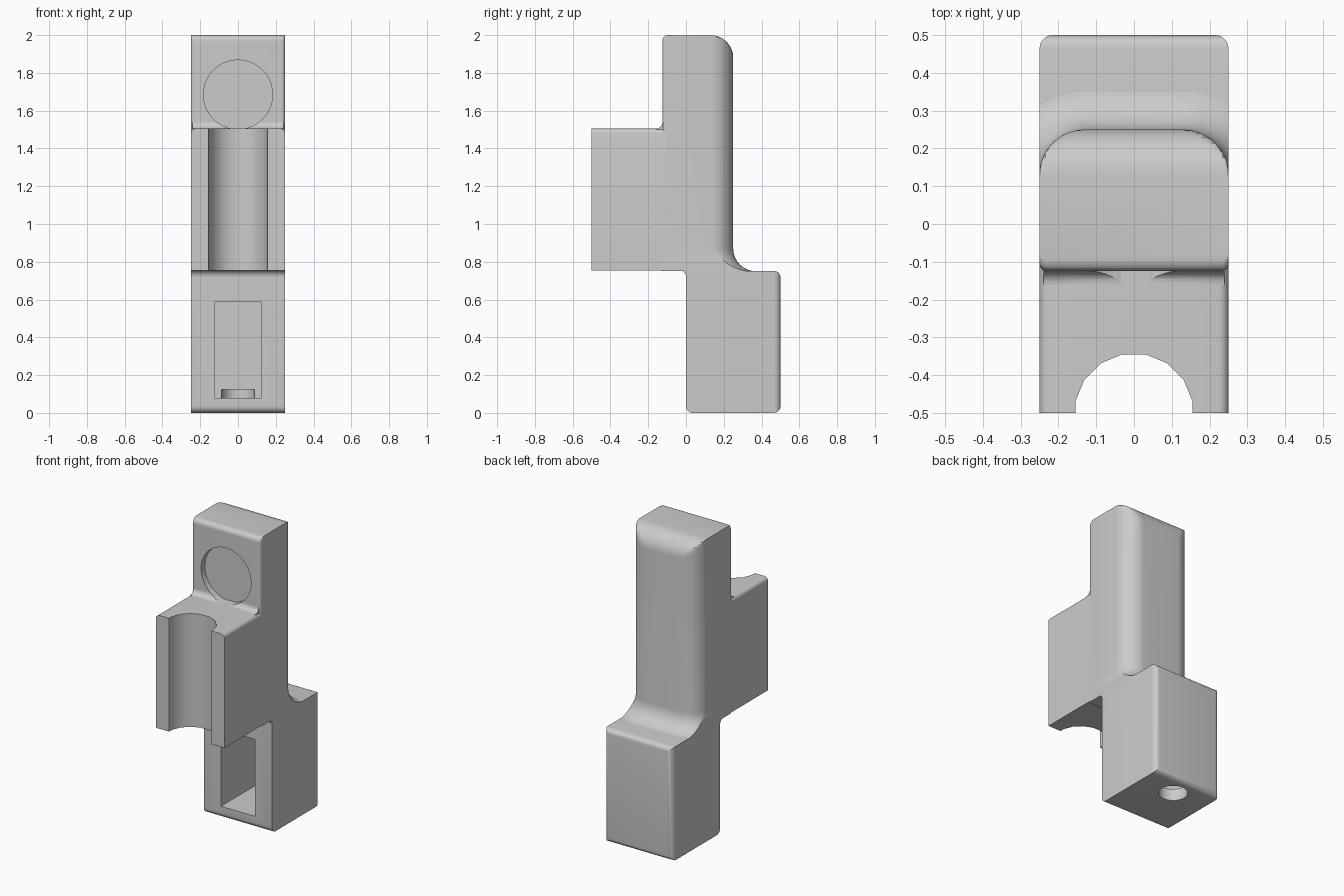
import bpy, bmesh
from math import sin, cos, pi, acos, sqrt, radians

cube = bpy.data.objects.get("Cube")
if cube:
    bpy.data.objects.remove(cube)

grey = bpy.data.materials.new("plain grey")
grey.use_nodes = True
colour = (0.6, 0.6, 0.6, 1)
grey.diffuse_color = colour
grey.node_tree.nodes["Principled BSDF"].inputs["Base Color"].default_value = colour

HALF = 0.25      # half width of the whole body
QUARTER = [i / 8 * pi / 2 for i in range(9)]


def make(name, bm):
    bmesh.ops.recalc_face_normals(bm, faces=bm.faces)
    mesh = bpy.data.meshes.new(name)
    bm.to_mesh(mesh)
    bm.free()
    mesh.materials.append(grey)
    obj = bpy.data.objects.new(name, mesh)
    bpy.context.collection.objects.link(obj)
    return obj


def box(name, x, y0, y1, z0, z1, bevel=None, width=0.03):
    bm = bmesh.new()
    bmesh.ops.create_cube(bm, size=1)
    for v in bm.verts:
        v.co = (v.co.x * 2 * x, y1 if v.co.y > 0 else y0, z1 if v.co.z > 0 else z0)
    if bevel:
        edges = [e for e in bm.edges if bevel(*e.verts)]
        bmesh.ops.bevel(bm, geom=edges, offset=width, segments=5, profile=0.5, affect='EDGES')
    return make(name, bm)


def prism(name, points, x):
    # extrude a (y, z) outline across the width
    bm = bmesh.new()
    face = bm.faces.new([bm.verts.new((-x, y, z)) for y, z in points])
    new = bmesh.ops.extrude_face_region(bm, geom=[face])["geom"]
    bmesh.ops.translate(bm, vec=(2 * x, 0, 0), verts=[v for v in new if isinstance(v, bmesh.types.BMVert)])
    return make(name, bm)


def cylinder(name, radius, depth, location, sides, rotation=(0, 0, 0)):
    bpy.ops.mesh.primitive_cylinder_add(vertices=sides, radius=radius, depth=depth,
                                        location=location, rotation=rotation)
    obj = bpy.context.object
    obj.name = name
    obj.data.materials.append(grey)
    return obj


def cut(obj, *cutters):
    for cutter in cutters:
        cutter.hide_render = True
        mod = obj.modifiers.new("cut", 'BOOLEAN')
        mod.operation, mod.solver, mod.object = 'DIFFERENCE', 'EXACT', cutter
        bpy.context.view_layer.objects.active = obj
        bpy.ops.object.modifier_apply(modifier=mod.name)


def spine_section(z):
    # horizontal outline of the upright: small front corners, wide back corners
    radius, centre, flare = 0.12, 0.13, 0.12
    front, limit, grow = -0.125, 1.0, 0.0
    if z < 0.75 + flare:
        d = (0.75 + flare - z) / flare
        grow = flare * (1 - sqrt(max(0, 1 - d * d)))
    if z > 1.88:
        limit = centre + radius * sqrt(max(0, 1 - ((z - 1.88) / 0.12) ** 2))
    if z > 1.97:
        front += 0.03 - sqrt(max(0, 0.03 ** 2 - (z - 1.97) ** 2))
    side = [(HALF - 0.02 + 0.02 * sin(t), front + 0.02 - 0.02 * cos(t)) for t in QUARTER]
    big = radius + grow
    start = acos(min(1, radius / big))
    for i in range(13):
        a = start + (pi / 2 - start) * i / 12
        side.append((centre + big * cos(a), min(limit, centre + big * sin(a))))
    return side + [(-x, y) for x, y in reversed(side)]


# upright, lofted through its horizontal sections
heights = {round(0.75 + 0.12 * (1 - cos(t)), 5) for t in QUARTER}
heights |= {round(1.88 + 0.12 * sin(t), 5) for t in QUARTER}
heights |= {round(1.97 + 0.03 * sin(t), 5) for t in QUARTER[::2]}
bm = bmesh.new()
rings = [[bm.verts.new((x, y, z)) for x, y in spine_section(z)] for z in sorted(heights)]
for low, high in zip(rings, rings[1:]):
    for i in range(len(low)):
        j = (i + 1) % len(low)
        bm.faces.new((low[i], low[j], high[j], high[i]))
bm.faces.new(rings[0])
bm.faces.new(rings[-1])
bmesh.ops.remove_doubles(bm, verts=bm.verts, dist=0.0002)
upright = make("upright", bm)

# front mount with softened upper side edges
mount = box("front_mount", HALF, -0.5, 0.05, 0.755, 1.505,
            lambda a, b: a.co.z > 1 and b.co.z > 1 and a.co.x * b.co.x > 0, 0.025)

# coves at the top and underside of the mount
r = 0.035
shoulder_cove = prism("shoulder_cove", [(-0.06, 1.45), (-0.125 - r, 1.45)]
                      + [(-0.125 - r + r * sin(t), 1.505 + r - r * cos(t)) for t in QUARTER]
                      + [(-0.06, 1.505 + r)], HALF - 0.01)
under_cove = prism("under_cove", [(0.05, 0.76)]
                   + [(-r + r * sin(t), 0.755 - r + r * cos(t)) for t in QUARTER]
                   + [(0.05, 0.755 - r)], HALF)

# lower block: rounded at the back and along the bottom
def block_edges(a, b):
    back = a.co.y > 0.4 and b.co.y > 0.4
    along_x = a.co.x * b.co.x < 0
    bottom = along_x and a.co.z < 0.1
    upright_or_cross = along_x or a.co.z != b.co.z
    return bottom or (back and upright_or_cross)

block = box("lower_block", HALF, 0, 0.5, 0, 0.752, block_edges, 0.035)

# cut-outs
groove = cylinder("groove_cutter", 0.158, 2, (0, -0.5, 1.1), 16, (0, 0, pi / 16))
disc = cylinder("disc_cutter", 0.183, 0.3, (0, -0.235, 1.685), 64, (pi / 2, 0, 0))
pocket = box("pocket_cutter", 0.125, -0.1, 0.375, 0.078, 0.587)
hole = cylinder("hole_cutter", 0.088, 0.325, (0, 0.365, -0.0375), 32)
cut(mount, groove)
cut(upright, disc)
cut(shoulder_cove, disc)
cut(block, pocket, hole)
for cutter in (groove, disc, pocket, hole):
    bpy.data.objects.remove(cutter)

# smooth shading with crisp edges
bpy.ops.object.select_all(action='DESELECT')
for obj in (upright, mount, shoulder_cove, under_cove, block):
    obj.select_set(True)
    bpy.context.view_layer.objects.active = obj
bpy.ops.object.shade_smooth_by_angle(angle=radians(30))
